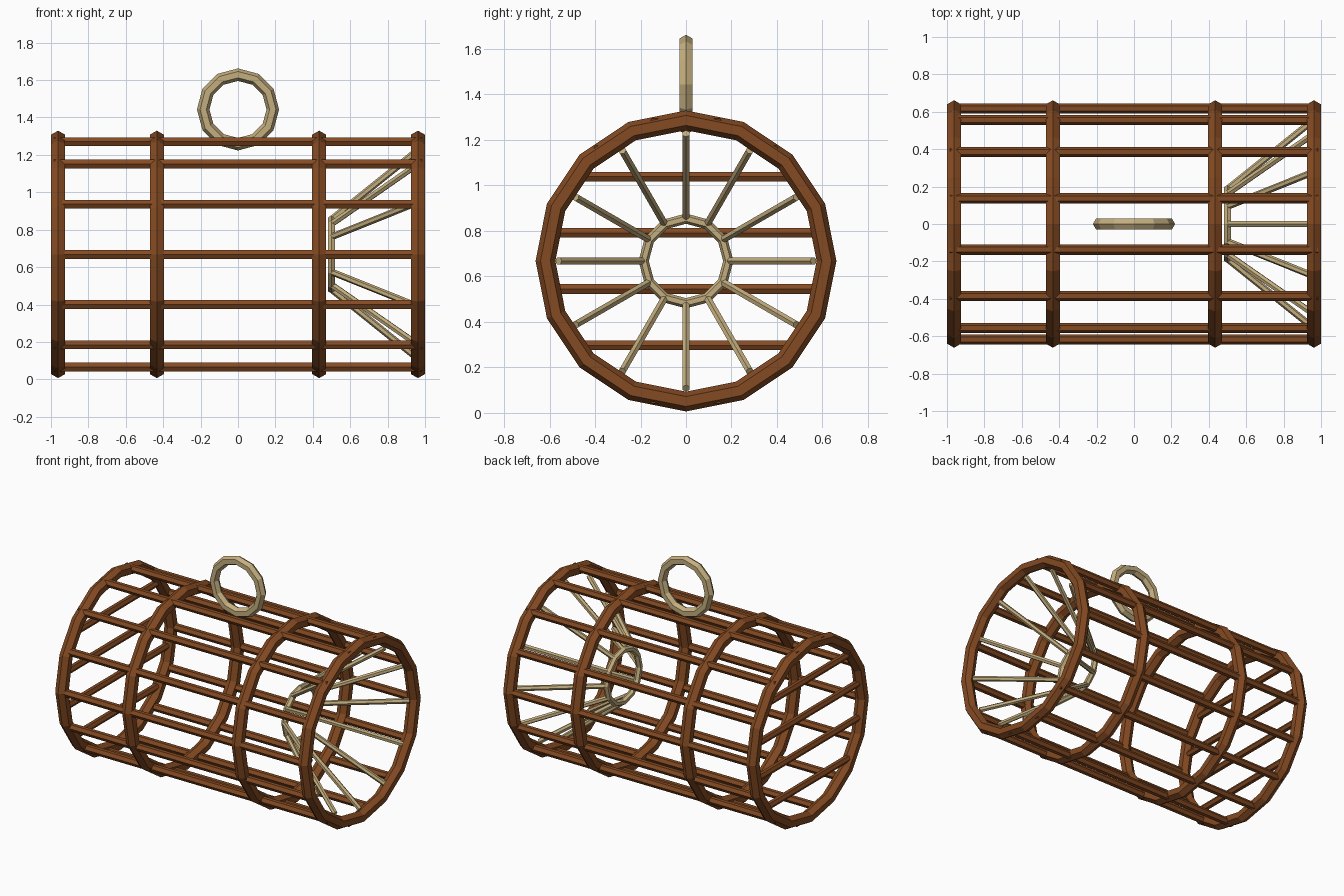
import bpy, bmesh, math
from mathutils import Vector

if "Cube" in bpy.data.objects:
    bpy.data.objects.remove(bpy.data.objects["Cube"])

ZC = 0.668          # height of the cage axis
R = 0.618           # cage radius to the bar centres


def material(name, rgb):
    m = bpy.data.materials.new(name)
    m.diffuse_color = (*rgb, 1)
    m.use_nodes = True
    m.node_tree.nodes["Principled BSDF"].inputs["Base Color"].default_value = m.diffuse_color
    return m


wood = material("brown wood", (0.231, 0.069, 0.016))
rope = material("tan rope", (0.552, 0.423, 0.209))


def finish(name, bm, mat):
    bmesh.ops.recalc_face_normals(bm, faces=bm.faces)
    me = bpy.data.meshes.new(name)
    bm.to_mesh(me)
    bm.free()
    me.materials.append(mat)
    bpy.context.collection.objects.link(bpy.data.objects.new(name, me))


def rod(bm, a, b, r, side):
    """Six-sided rod from a to b, with one edge facing the side direction."""
    a, b = Vector(a), Vector(b)
    d = (b - a).normalized()
    u = Vector(side)
    u = (u - d * u.dot(d)).normalized()
    v = d.cross(u)
    ends = []
    for p in (a, b):
        ends.append([bm.verts.new(p + r * (math.cos(t) * u + math.sin(t) * v))
                     for t in (k * math.pi / 3 for k in range(6))])
    for k in range(6):
        j = (k + 1) % 6
        bm.faces.new((ends[0][k], ends[0][j], ends[1][j], ends[1][k]))
    for e in ends:
        bm.faces.new(e)


def ring(name, loc, rot, sides, major, minor, mat):
    bpy.ops.mesh.primitive_torus_add(location=loc, rotation=rot, major_segments=sides,
                                     minor_segments=6, major_radius=major, minor_radius=minor)
    ob = bpy.context.object
    ob.name = name
    ob.data.materials.append(mat)


# Four large hoops
for i, x in enumerate((-0.962, -0.434, 0.434, 0.962)):
    ring(f"hoop_{i + 1}", (x, 0, ZC), (0, math.pi / 2, 0), 16, R, 0.0435, wood)

# Fourteen long slats around the cage
bm = bmesh.new()
for k in range(14):
    t = 2 * math.pi * k / 14
    y, z = R * math.cos(t), ZC + R * math.sin(t)
    rod(bm, (-0.985, y, z), (0.985, y, z), 0.027, (0, 1, 0))
finish("long_slats", bm, wood)

# Cross bars closing the left end
bm = bmesh.new()
for f in (-0.6, -0.2, 0.2, 0.6):
    z = f * R
    h = math.sqrt(R * R - z * z)
    rod(bm, (-0.962, -h, ZC + z), (-0.962, h, ZC + z), 0.0245, (1, 0, 0))
finish("end_bars", bm, wood)

# Funnel entrance at the right end: small ring and twelve spokes
ring("funnel_ring", (0.5, 0, ZC), (0, math.pi / 2, 0), 12, 0.186, 0.0225, rope)
bm = bmesh.new()
for k in range(12):
    t = 2 * math.pi * k / 12
    c, s = math.cos(t), math.sin(t)
    rod(bm, (0.5, 0.187 * c, ZC + 0.187 * s), (0.965, 0.56 * c, ZC + 0.56 * s),
        0.018, (0, c, s))
finish("funnel_spokes", bm, rope)

# Carrying loop on top
ring("carrying_loop", (0, 0, 1.443), (math.pi / 2, 0, 0), 12, 0.186, 0.0335, rope)
